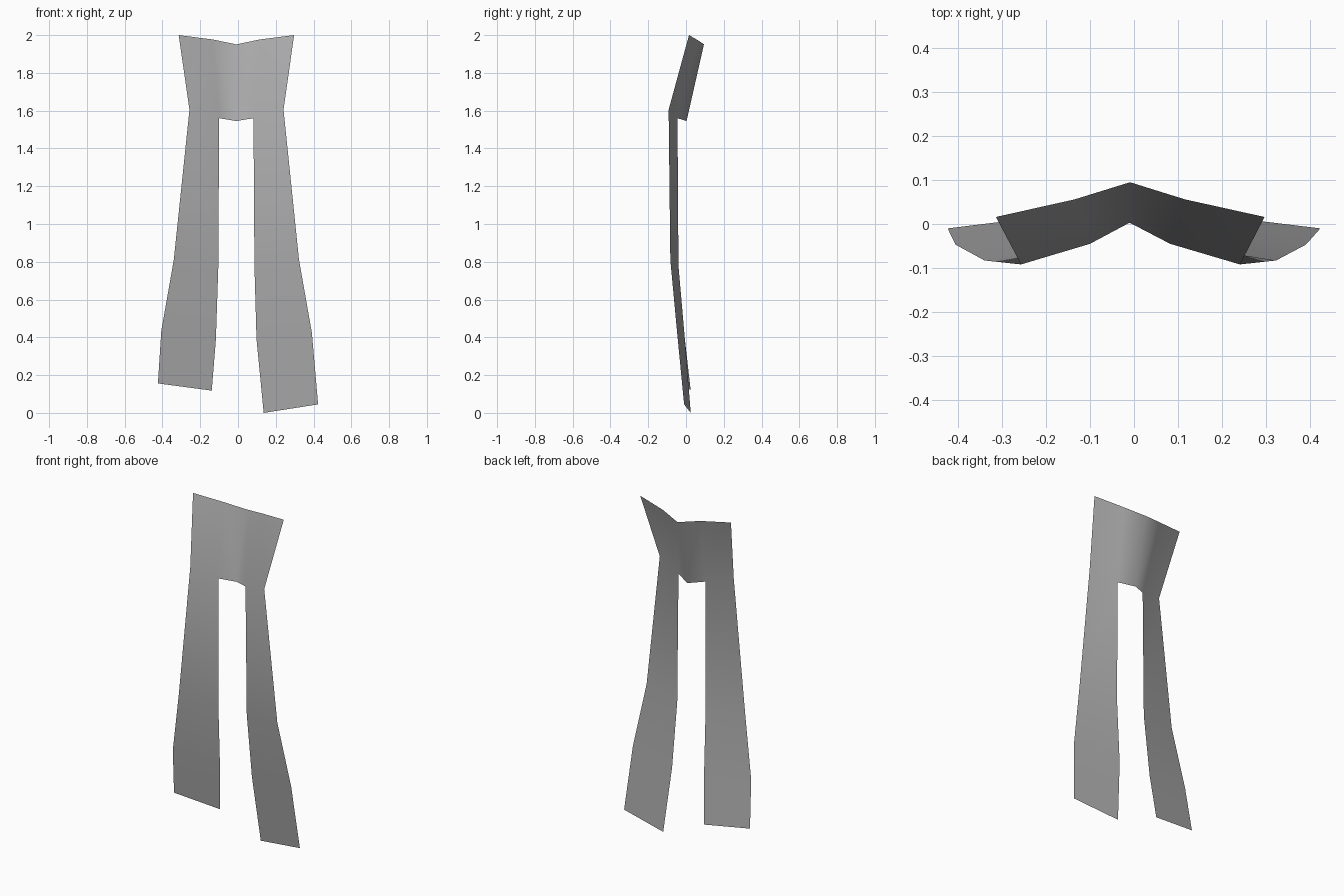
import bpy
import bmesh

cube = bpy.data.objects.get("Cube")
if cube:
    bpy.data.objects.remove(cube, do_unlink=True)

# Plain cloth colour
cloth = bpy.data.materials.new("grey cloth")
cloth.use_nodes = True
GREY = (0.41, 0.41, 0.41, 1)
cloth.diffuse_color = GREY
cloth.node_tree.nodes["Principled BSDF"].inputs["Base Color"].default_value = GREY

bm = bmesh.new()


def strip(start, points):
    """Continue a row of vertices downward with quads."""
    row = start
    for line in points:
        new = [bm.verts.new(p) for p in line]
        for i in range(len(new) - 1):
            bm.faces.new((row[i], new[i], new[i + 1], row[i + 1]))
        row = new
    return row


# Folded collar panel, running from right to left
top = [(-0.314, 0.016, 2.0), (-0.135, 0.056, 1.977), (-0.009, 0.095, 1.951),
       (0.116, 0.056, 1.977), (0.297, 0.016, 2.0)]
hem = [(-0.257, -0.092, 1.605), (-0.1, -0.045, 1.56), (-0.01, 0.003, 1.545),
       (0.082, -0.045, 1.56), (0.241, -0.092, 1.605)]
first = [bm.verts.new(p) for p in top]
low = strip(first, [hem])

# Two hanging tails of unequal length
right_tail = [[(-0.34, -0.083, 0.81), (-0.104, -0.04, 0.78)],
              [(-0.406, -0.047, 0.435), (-0.117, -0.006, 0.39)],
              [(-0.424, -0.01, 0.156), (-0.139, 0.025, 0.118)]]
left_tail = [[(0.087, -0.04, 0.78), (0.323, -0.083, 0.81)],
             [(0.098, -0.006, 0.39), (0.391, -0.047, 0.425)],
             [(0.136, 0.025, 0.0), (0.424, -0.01, 0.045)]]
strip(low[:2], right_tail)
strip(low[3:], left_tail)

mesh = bpy.data.meshes.new("scarf")
bm.to_mesh(mesh)
bm.free()
mesh.materials.append(cloth)
mesh.shade_smooth()
scarf = bpy.data.objects.new("scarf", mesh)
bpy.context.collection.objects.link(scarf)
